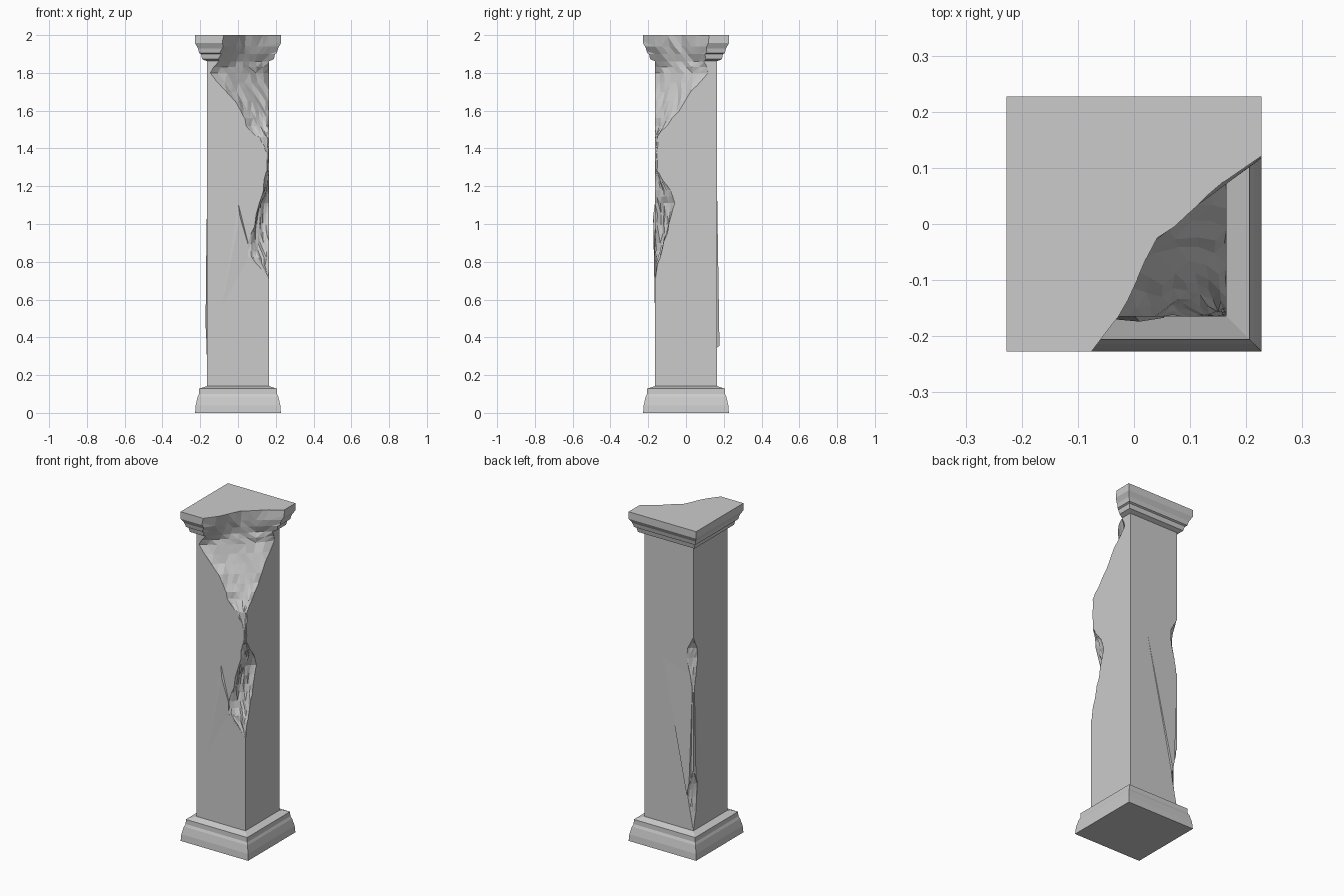
import bpy, bmesh, math, random
from mathutils import Vector

if "Cube" in bpy.data.objects:
    bpy.data.objects.remove(bpy.data.objects["Cube"])

random.seed(7)


def make_object(name, bm):
    bmesh.ops.recalc_face_normals(bm, faces=bm.faces)
    me = bpy.data.meshes.new(name)
    bm.to_mesh(me)
    bm.free()
    ob = bpy.data.objects.new(name, me)
    bpy.context.collection.objects.link(ob)
    return ob


def loft(name, rings, triangulate=False):
    """Closed solid through rings of equal point count."""
    bm = bmesh.new()
    rows = [[bm.verts.new(p) for p in ring] for ring in rings]
    n = len(rows[0])
    for a, b in zip(rows, rows[1:]):
        for i in range(n):
            j = (i + 1) % n
            bm.faces.new((a[i], a[j], b[j], b[i]))
    bm.faces.new(rows[0])
    bm.faces.new(rows[-1])
    if triangulate:
        bmesh.ops.triangulate(bm, faces=bm.faces)
    return make_object(name, bm)


def square_column(name, profile):
    return loft(name, [[(-r, -r, z), (r, -r, z), (r, r, z), (-r, r, z)]
                       for r, z in profile])


def break_cutter(name, rows, sign=1, n=9, rough=0.007):
    """Rows: height, x on front face, y on side face, inward bulge, flare of the ends."""
    dense = [rows[0]]
    for a, b in zip(rows, rows[1:]):
        dense += [tuple((p + q) / 2 for p, q in zip(a, b)), b]
    rings = []
    for z, xf, ys, bulge, flare in dense:
        a, b = Vector((xf, -0.165)), Vector((0.165, ys))
        d = (b - a).normalized()
        inward = Vector((-d.y, d.x))
        size = min(1, (b - a).length / 0.1)
        pts = [a + Vector((-flare, -1)) * 0.12]
        for i in range(n):
            t = i / (n - 1)
            jit = random.uniform(-rough, rough) * size
            pts.append(a.lerp(b, t) + inward * (bulge * math.sin(math.pi * t) + jit))
        pts += [b + Vector((1, flare)) * 0.12, Vector((0.45, -0.45))]
        rings.append([(sign * p.x, sign * p.y, z) for p in pts])
    ob = loft(name, rings, True)
    ob.hide_render = True
    return ob


def flake(name, points):
    """Flat loose flake: three points in the face, one lifted out."""
    bm = bmesh.new()
    v = [bm.verts.new(p) for p in points]
    for f in ((0, 1, 2), (0, 1, 3), (1, 2, 3), (2, 0, 3)):
        bm.faces.new([v[i] for i in f])
    return make_object(name, bm)


# Pillar body: moulded plinth, square shaft, moulded capital
pillar = square_column("pillar", [
    (.227, 0), (.224, .04), (.214, .085), (.207, .10), (.206, .128), (.165, .142),
    (.165, 1.862), (.19, 1.873), (.196, 1.90), (.206, 1.905), (.212, 1.93),
    (.227, 1.957), (.227, 2.0)])

# Loosened flakes on the shaft faces
flakes = [
    flake("back_flake", [(.07, .163, 1.28), (-.145, .163, .27), (-.164, .163, 1.2), (-.14, .178, .30)]),
    flake("left_flake", [(-.163, .16, 1.33), (-.163, .16, .18), (-.163, .08, .4), (-.172, .15, .45)]),
    flake("front_flake", [(-.11, -.163, .45), (0, -.163, 1.12), (.08, -.163, .80), (.01, -.174, 1.04)]),
]

# Broken areas: large front-right break, small back-left chips
cutters = [
    break_cutter("front_break", [
        (2.05, -.02, .07, .03, .8), (1.94, -.04, .075, .03, .7), (1.86, -.10, .10, .01, .3),
        (1.80, -.155, .115, -.03, 0), (1.70, -.06, .03, .0, 0), (1.60, .015, -.04, .0, 0),
        (1.52, .04, -.105, .0, 0), (1.46, .10, -.148, 0, 0), (1.38, .15, -.154, 0, 0),
        (1.28, .15, -.15, 0, 0), (1.18, .13, -.085, 0, 0), (1.11, .115, -.055, .015, 0),
        (1.0, .085, -.09, .02, 0), (.90, .055, -.115, .015, 0), (.82, .055, -.14, 0, 0),
        (.76, .12, -.155, 0, 0), (.71, .161, -.161, 0, 0)]),
    break_cutter("back_chip_high", [
        (1.31, .161, -.161, 0, 0), (1.24, .125, -.13, .005, 0), (1.18, .12, -.12, 0, 0),
        (1.08, .145, -.14, 0, 0), (.98, .161, -.161, 0, 0)], -1, 6, .005),
    break_cutter("back_chip_low", [
        (.50, .161, -.161, 0, 0), (.42, .14, -.13, 0, 0), (.34, .125, -.135, 0, 0),
        (.25, .145, -.14, 0, 0), (.16, .161, -.161, 0, 0)], -1, 6, .005),
]

for ob in [pillar] + flakes:
    bpy.context.view_layer.objects.active = ob
    for c in cutters:
        m = ob.modifiers.new("break", 'BOOLEAN')
        m.operation, m.solver, m.object = 'DIFFERENCE', 'EXACT', c
        bpy.ops.object.modifier_apply(modifier=m.name)
for c in cutters:
    bpy.data.objects.remove(c)
